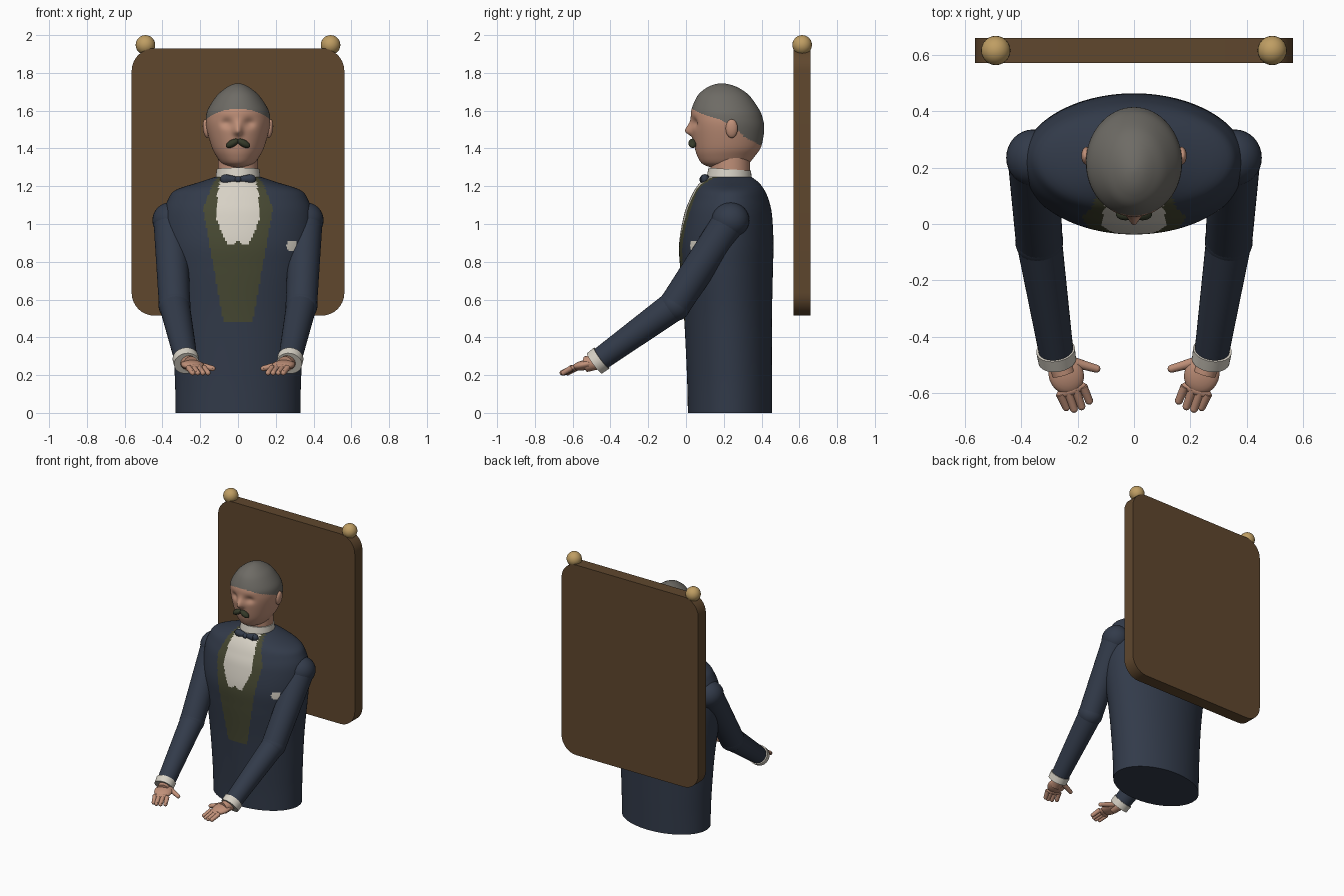
import bpy, bmesh, math
from mathutils import Vector, Matrix

if "Cube" in bpy.data.objects:
    bpy.data.objects.remove(bpy.data.objects["Cube"])


def mat(name, *rgb):
    m = bpy.data.materials.new(name)
    m.diffuse_color = (*rgb, 1)
    m.use_nodes = True
    m.node_tree.nodes["Principled BSDF"].inputs["Base Color"].default_value = m.diffuse_color
    return m


NAVY = mat("navy cloth", .032, .043, .068)
OLIVE = mat("olive vest", .062, .065, .032)
SHIRT = mat("cream shirt", .68, .64, .56)
SKIN = mat("skin", .53, .28, .19)
GREY = mat("grey hair", .155, .147, .13)
DARK = mat("dark moustache", .035, .042, .022)
WOOD = mat("brown wood", .115, .063, .027)
GOLD = mat("gold", .52, .34, .125)


def finish(name, bm, mats, angle=40):
    bmesh.ops.recalc_face_normals(bm, faces=bm.faces)
    me = bpy.data.meshes.new(name)
    bm.to_mesh(me)
    bm.free()
    for m in mats:
        me.materials.append(m)
    me.shade_smooth()
    me.set_sharp_from_angle(angle=math.radians(angle))
    ob = bpy.data.objects.new(name, me)
    bpy.context.collection.objects.link(ob)
    return ob


def ball(bm, c, r, rot=Matrix(), seg=24):
    """Ellipsoid with radii r at c."""
    M = Matrix.Translation(c) @ rot @ Matrix.Diagonal((*r, 1))
    bmesh.ops.create_uvsphere(bm, u_segments=seg, v_segments=seg // 2, radius=1, matrix=M)


def rod(bm, a, b, r1, r2, seg=24):
    """Tapered cylinder from a to b."""
    a, b = Vector(a), Vector(b)
    d = b - a
    M = Matrix.Translation((a + b) / 2) @ d.to_track_quat('Z', 'Y').to_matrix().to_4x4()
    bmesh.ops.create_cone(bm, cap_ends=True, segments=seg, radius1=r1, radius2=r2,
                          depth=d.length, matrix=M)


def lerp(table, t):
    """Piecewise linear value of (t, value) pairs."""
    for (t0, v0), (t1, v1) in zip(table, table[1:]):
        if t <= t1:
            return v0 + (v1 - v0) * max(0, (t - t0) / (t1 - t0))
    return table[-1][1]


def loft(keys, rows, seg):
    """Elliptical rings through keys (z, half width, front y, back y), smoothly joined."""
    bm = bmesh.new()
    k = [Vector(p) for p in keys]
    k = [k[0]] + k + [k[-1]]
    rings = []
    for i in range(1, len(k) - 2):
        p0, p1, p2, p3 = k[i - 1:i + 3]
        n = max(2, round(rows * (p2[0] - p1[0]) / (keys[-1][0] - keys[0][0])))
        for j in range(n + (i == len(k) - 3)):
            t = j / n
            z, w, f, b = (2 * p1 + (p2 - p0) * t + (2 * p0 - 5 * p1 + 4 * p2 - p3) * t * t
                          + (3 * p1 - p0 - 3 * p2 + p3) * t ** 3) / 2
            rings.append([bm.verts.new((w * math.sin(2 * math.pi * a / seg),
                                        (f + b) / 2 - (b - f) / 2 * math.cos(2 * math.pi * a / seg), z))
                          for a in range(seg)])
    for r, s in zip(rings, rings[1:]):
        for a in range(seg):
            bm.faces.new((r[a], r[a - 1], s[a - 1], s[a]))
    bm.faces.new(rings[0])
    bm.faces.new(rings[-1])
    return bm


# Jacketed torso with vest, shirt front and pocket square
bm = loft([(0, .33, .01, .455), (.2, .335, .005, .455), (.5, .355, -.01, .455),
           (.75, .385, -.03, .46), (.9, .4, -.036, .463), (1.05, .395, -.01, .455),
           (1.13, .37, .02, .437), (1.18, .33, .045, .415), (1.22, .21, .075, .385),
           (1.25, .12, .11, .345)], 130, 256)
vest = [(.48, .077), (1.08, .185), (1.2, .14), (1.25, .11)]
shirt = [(.89, .055), (.95, .085), (1.03, .115), (1.15, .11), (1.25, .09)]
for f in bm.faces:
    x, y, z = f.calc_center_median()
    if y < .2:
        if z > .48 and abs(x) < lerp(vest, z):
            f.material_index = 1
        if z > .89 and abs(x) < lerp(shirt, z) and z > .915 - abs(x):
            f.material_index = 2
        if abs(x - .285) + .4 * abs(z - .885) < .03 and abs(z - .885) < .028:
            f.material_index = 2
finish("torso", bm, [NAVY, OLIVE, SHIRT], 60)

# Neck and collar
bm = bmesh.new()
rod(bm, (0, .235, 1.2), (0, .235, 1.38), .105, .105, 40)
finish("neck", bm, [SKIN])
bm = bmesh.new()
rod(bm, (0, .228, 1.235), (0, .232, 1.29), .12, .113, 40)
finish("collar", bm, [SHIRT])

# Bow tie
bm = bmesh.new()
for s in (-1, 1):
    rod(bm, (0, .095, 1.235), (s * .065, .1, 1.237), .014, .027, 16)
    ball(bm, (s * .065, .1, 1.237), (.03, .022, .026), seg=16)
ball(bm, (0, .09, 1.235), (.02, .02, .018), seg=16)
finish("bow_tie", bm, [NAVY])

# Head with eye hollows and nose; the hair is the zone above a hairline
bm = loft([(1.3, .045, .13, .28), (1.32, .085, .085, .33), (1.36, .115, .06, .365),
           (1.41, .14, .045, .398), (1.5, .165, .03, .414), (1.56, .17, .026, .406),
           (1.61, .158, .03, .385), (1.68, .112, .062, .335), (1.72, .065, .107, .28),
           (1.739, .03, .15, .23), (1.745, .005, .185, .195)], 80, 128)
hairline = [(.03, 1.61), (.08, 1.585), (.2, 1.545), (.27, 1.5), (.31, 1.46), (.41, 1.41)]
for f in bm.faces:
    c = f.calc_center_median()
    f.material_index = int(c.z > lerp(hairline, c.y))
for v in bm.verts:
    if v.co.y < .2:
        x, z = abs(v.co.x), v.co.z
        v.co.y += .018 * math.exp(-((x - .06) / .03) ** 2 - ((z - 1.535) / .025) ** 2)
        tip = .04 if z > 1.49 else .022
        v.co.y -= .036 * math.exp(-(x / .022) ** 2 - ((z - 1.49) / tip) ** 2)
finish("head", bm, [SKIN, GREY], 60)

# Ears
for s, side in ((-1, "left"), (1, "right")):
    bm = bmesh.new()
    ball(bm, (s * .168, .242, 1.505), (.018, .032, .05), Matrix.Rotation(s * .12, 4, 'Y'))
    finish(side + "_ear", bm, [SKIN])

# Moustache
bm = bmesh.new()
for s in (-1, 1):
    ball(bm, (s * .03, .035, 1.427), (.038, .022, .019), Matrix.Rotation(s * .5, 4, 'Y'))
finish("moustache", bm, [DARK])

for s, side in ((-1, "left"), (1, "right")):
    # Sleeve: shoulder, upper arm, elbow, forearm
    shoulder, elbow, wrist = (s * .358, .235, 1.02), (s * .336, -.06, .57), (s * .275, -.46, .28)
    bm = bmesh.new()
    ball(bm, shoulder, (.095, .1, .095), seg=32)
    rod(bm, shoulder, elbow, .09, .083, 32)
    ball(bm, elbow, (.085, .085, .085), seg=32)
    rod(bm, elbow, wrist, .081, .061, 32)
    finish(side + "_sleeve", bm, [NAVY])

    # Shirt cuff
    bm = bmesh.new()
    rod(bm, (s * .278, -.447, .29), (s * .272, -.485, .262), .069, .067, 32)
    finish(side + "_cuff", bm, [SHIRT])

    # Hand: wrist, palm, knuckles, four fingers and thumb
    bm = bmesh.new()
    turn = Matrix.Rotation(-s * .35, 4, 'Z')
    rod(bm, (s * .272, -.46, .272), (s * .25, -.53, .258), .04, .042)
    ball(bm, (s * .24, -.535, .253), (.062, .07, .026), turn @ Matrix.Rotation(.2, 4, 'X'))
    ball(bm, (s * .222, -.588, .238), (.056, .02, .018), turn)
    for i in range(4):
        base = Vector((s * (.181 + .027 * i), -.575 - .009 * i, .24))
        tip = base + Vector((-s * .022, -.064 + .011 * abs(i - 1.5) - .004 * (i < 3), -.028))
        rod(bm, base, tip, .016, .014, 12)
        ball(bm, tip, (.014, .014, .014), seg=12)
    thumb = (s * .133, -.513, .235)
    rod(bm, (s * .225, -.487, .258), thumb, .019, .014, 12)
    ball(bm, thumb, (.014, .014, .014), seg=12)
    finish(side + "_hand", bm, [SKIN])

# Rounded back panel
bm = bmesh.new()
R, W, Z0, Z1 = .12, .563, .515, 1.93
outline = []
for q, (cx, cz) in enumerate([(W - R, Z1 - R), (R - W, Z1 - R), (R - W, Z0 + R), (W - R, Z0 + R)]):
    for i in range(9):
        a = math.pi / 2 * (q + i / 8)
        outline.append(bm.verts.new((cx + R * math.cos(a), .57, cz + R * math.sin(a))))
face = bm.faces.new(outline)
out = bmesh.ops.extrude_face_region(bm, geom=[face])["geom"]
bmesh.ops.translate(bm, vec=(0, .09, 0), verts=[v for v in out if isinstance(v, bmesh.types.BMVert)])
finish("back_panel", bm, [WOOD], 30)

# Gold finials on the panel corners
for s, side in ((-1, "left"), (1, "right")):
    bm = bmesh.new()
    ball(bm, (s * .49, .615, 1.948), (.052, .052, .052))
    finish(side + "_finial", bm, [GOLD])
